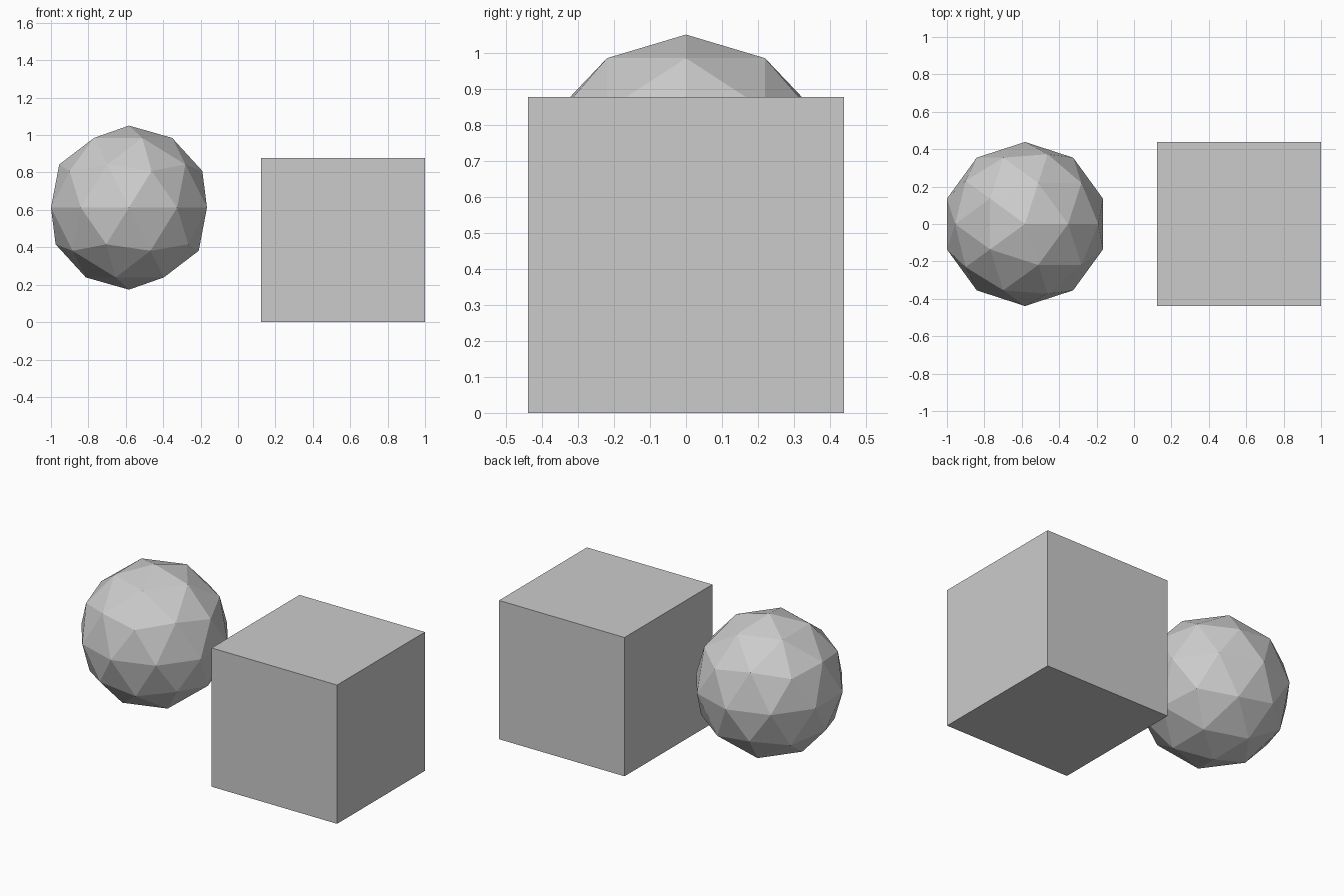
import bpy

if "Cube" in bpy.data.objects:
    bpy.data.objects.remove(bpy.data.objects["Cube"])

SIZE = 0.877
R = SIZE / 2

# Cube standing on the ground
bpy.ops.mesh.primitive_cube_add(size=SIZE, location=(1 - R, 0, R))
bpy.context.object.name = "cube"

# Faceted ball floating beside it
bpy.ops.mesh.primitive_ico_sphere_add(subdivisions=2, radius=R,
                                      location=(-1 + 0.951 * R, 0, 0.612))
bpy.context.object.name = "faceted_ball"
